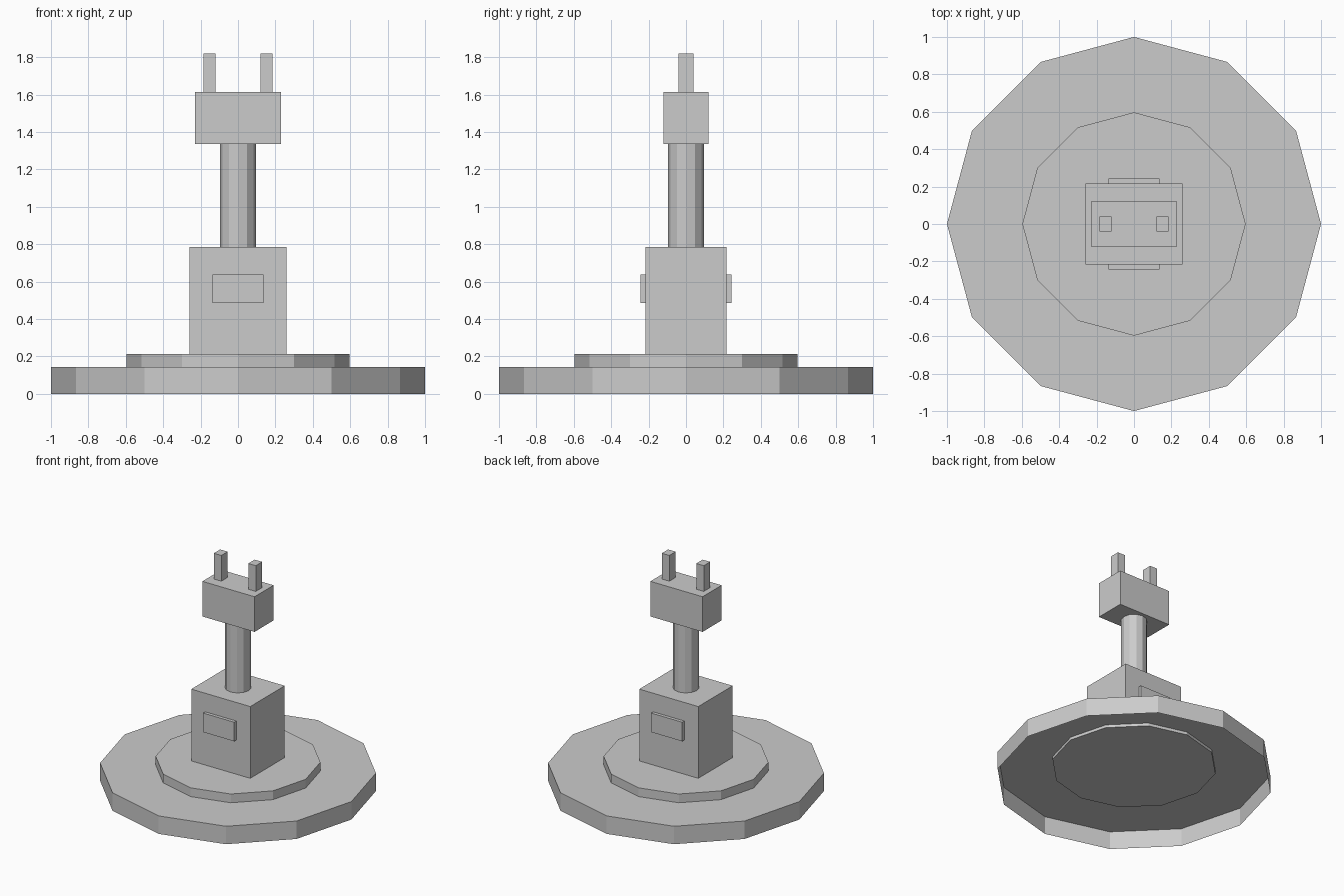
import bpy, bmesh
from mathutils import Matrix, Vector

cube = bpy.data.objects.get("Cube")
if cube:
    bpy.data.objects.remove(cube, do_unlink=True)

GREY = (0.6, 0.6, 0.6, 1.0)
grey = bpy.data.materials.new("plain_grey")
grey.use_nodes = True
grey.diffuse_color = GREY
bsdf = next(n for n in grey.node_tree.nodes if n.type == "BSDF_PRINCIPLED")
bsdf.inputs["Base Color"].default_value = GREY


def finish(name, bm):
    mesh = bpy.data.meshes.new(name)
    bm.to_mesh(mesh)
    bm.free()
    mesh.materials.append(grey)
    obj = bpy.data.objects.new(name, mesh)
    bpy.context.collection.objects.link(obj)
    return obj


def box(name, low, high):
    low, high = Vector(low), Vector(high)
    bm = bmesh.new()
    place = Matrix.Translation((low + high) / 2) @ Matrix.Diagonal(high - low).to_4x4()
    bmesh.ops.create_cube(bm, size=1, matrix=place)
    return finish(name, bm)


def drum(name, radius, bottom, top, open_bottom=False):
    """Flat-sided twelve-sided cylinder, corners on the x and y axes."""
    bm = bmesh.new()
    bmesh.ops.create_cone(bm, cap_ends=True, segments=12, radius1=radius,
                          radius2=radius, depth=top - bottom,
                          matrix=Matrix.Translation((0, 0, (top + bottom) / 2)))
    if open_bottom:
        under = [f for f in bm.faces if f.normal.z < -0.9]
        bmesh.ops.delete(bm, geom=under, context="FACES_ONLY")
    return finish(name, bm)


# Stepped base: hollow lower disc with a solid disc set into its top
drum("base_disc", 1.0, 0, 0.143, open_bottom=True)
drum("upper_disc", 0.597, 0.12, 0.213)

# Pedestal, column and head
box("pedestal", (-0.26, -0.217, 0.2), (0.26, 0.217, 0.785))
drum("column", 0.095, 0.75, 1.36)
box("head", (-0.23, -0.12, 1.335), (0.23, 0.12, 1.615))

# Plates on the front and back of the pedestal
box("front_plate", (-0.137, -0.243, 0.485), (0.137, -0.21, 0.637))
box("back_plate", (-0.137, 0.21, 0.485), (0.137, 0.243, 0.637))

# Two prongs on the head
for side, x in (("left", 0.152), ("right", -0.152)):
    box(side + "_prong", (x - 0.033, -0.04, 1.6), (x + 0.033, 0.04, 1.82))
